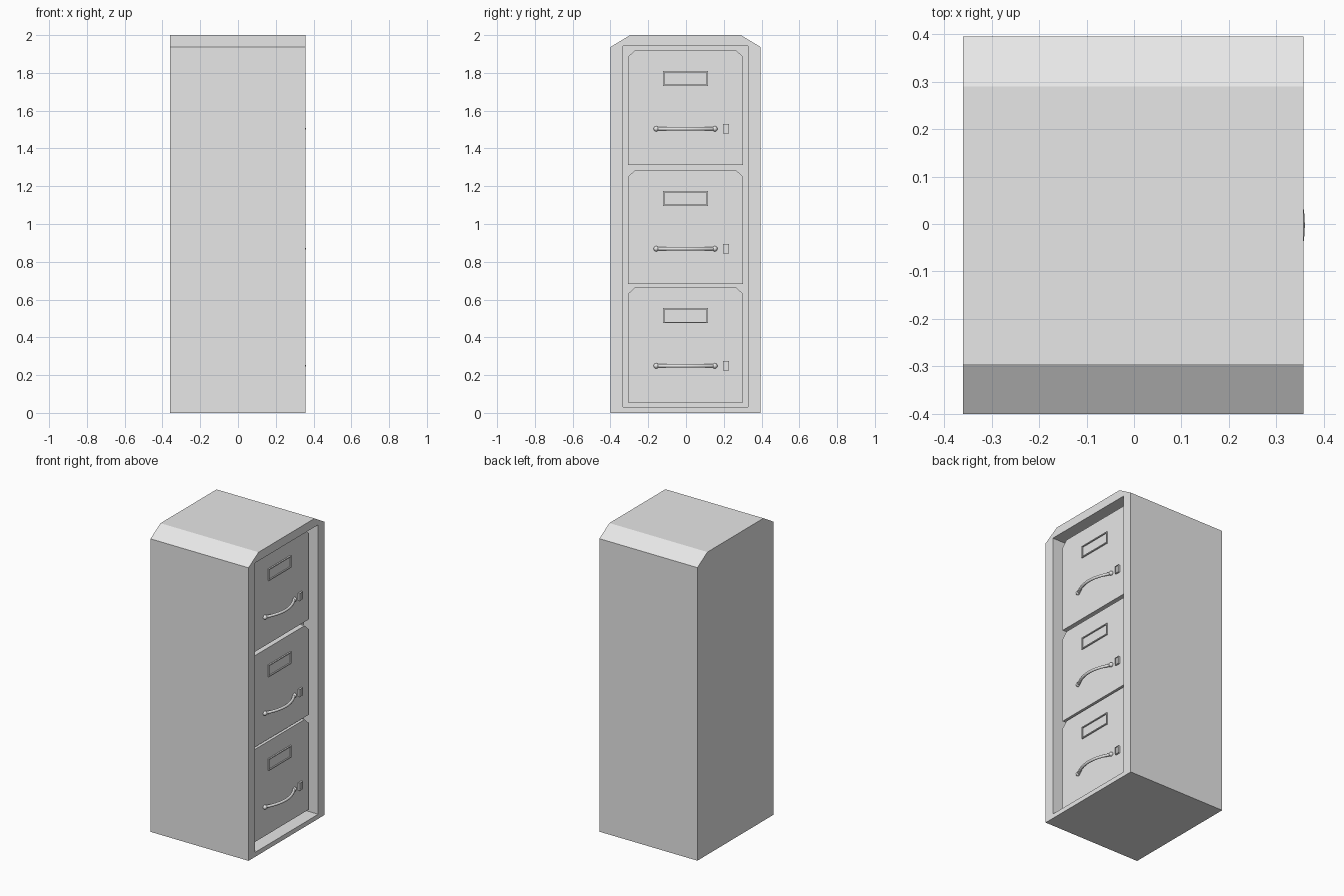
import bpy, bmesh, math
from mathutils import Vector

cube = bpy.data.objects.get("Cube")
if cube:
    bpy.data.objects.remove(cube, do_unlink=True)

grey = bpy.data.materials.new("light grey metal")
grey.use_nodes = True
grey.diffuse_color = (0.8, 0.8, 0.8, 1)
grey.node_tree.nodes["Principled BSDF"].inputs["Base Color"].default_value = (0.8, 0.8, 0.8, 1)

FACE = 0.303   # x of the drawer fronts
MID = -0.0025  # y centre of the drawers


def finish(name, bm):
    bmesh.ops.recalc_face_normals(bm, faces=bm.faces)
    mesh = bpy.data.meshes.new(name)
    bm.to_mesh(mesh)
    bm.free()
    mesh.materials.append(grey)
    ob = bpy.data.objects.new(name, mesh)
    bpy.context.collection.objects.link(ob)
    return ob


def prism(name, outline, x0, x1):
    """Extrude a (y, z) outline from x0 to x1."""
    bm = bmesh.new()
    face = bm.faces.new([bm.verts.new((x0, y, z)) for y, z in outline])
    ext = bmesh.ops.extrude_face_region(bm, geom=[face])["geom"]
    verts = [g for g in ext if isinstance(g, bmesh.types.BMVert)]
    bmesh.ops.translate(bm, verts=verts, vec=(x1 - x0, 0, 0))
    return finish(name, bm)


def rect(y0, y1, z0, z1):
    return [(y0, z0), (y1, z0), (y1, z1), (y0, z1)]


def clipped(y0, y1, z0, z1, dy, dz):
    """Rectangle with its two top corners cut off."""
    return [(y0, z0), (y1, z0), (y1, z1 - dz), (y1 - dy, z1), (y0 + dy, z1), (y0, z1 - dz)]


def frame(name, y, z, w, h, border, height, sink):
    """Raised plate with a sunken window, lying on the drawer front."""
    ob = prism(name, rect(y - w / 2, y + w / 2, z - h / 2, z + h / 2), FACE - 0.004, FACE + height)
    bm = bmesh.new()
    bm.from_mesh(ob.data)
    front = max(bm.faces, key=lambda f: f.calc_center_median().x)
    bmesh.ops.inset_region(bm, faces=[front], thickness=border)
    ext = bmesh.ops.extrude_face_region(bm, geom=[front])["geom"]
    bmesh.ops.delete(bm, geom=[front], context="FACES_ONLY")
    verts = [g for g in ext if isinstance(g, bmesh.types.BMVert)]
    bmesh.ops.translate(bm, verts=verts, vec=(-sink, 0, 0))
    bmesh.ops.recalc_face_normals(bm, faces=bm.faces)
    bm.to_mesh(ob.data)
    bm.free()
    return ob


def handle(name, z):
    """Bowed round bar with a rounded foot at each end."""
    bm = bmesh.new()
    half, out, radius, steps, sides = 0.155, 0.048, 0.009, 16, 10
    rings = []
    for i in range(steps + 1):
        t = 2 * i / steps - 1
        centre = Vector((FACE + out * (1 - t * t), MID + half * t, z))
        normal = Vector((half, 2 * out * t, 0)).normalized()
        ring = []
        for k in range(sides):
            a = 2 * math.pi * k / sides
            ring.append(bm.verts.new(centre + radius * (math.cos(a) * normal + Vector((0, 0, math.sin(a))))))
        rings.append(ring)
    for a, b in zip(rings, rings[1:]):
        for k in range(sides):
            n = (k + 1) % sides
            bm.faces.new((a[k], a[n], b[n], b[k]))
    bm.faces.new(rings[0])
    bm.faces.new(rings[-1])
    for side in (-1, 1):
        foot = bmesh.ops.create_uvsphere(bm, u_segments=12, v_segments=8, radius=0.014)["verts"]
        bmesh.ops.translate(bm, verts=foot, vec=(FACE + 0.004, MID + side * half, z))
    ob = finish(name, bm)
    bpy.ops.object.select_all(action="DESELECT")
    ob.select_set(True)
    bpy.context.view_layer.objects.active = ob
    bpy.ops.object.shade_smooth_by_angle(angle=math.radians(40))


# Cabinet body with a recess for the drawers
body = prism("cabinet_body", clipped(-0.4, 0.395, 0, 2, 0.105, 0.063), -0.36, 0.357)
cutter = prism("recess_cutter", rect(-0.333, 0.328, 0.03, 1.943), 0.25, 0.5)
cutter.hide_render = True
cutter.hide_set(True)
cut = body.modifiers.new("recess", "BOOLEAN")
cut.operation = "DIFFERENCE"
cut.solver = "EXACT"
cut.object = cutter

# Three drawers, each with label holder, handle and latch
for name, bottom, top in (("lower", 0.055, 0.667), ("middle", 0.682, 1.287), ("upper", 1.312, 1.922)):
    prism(name + "_drawer", clipped(-0.307, 0.302, bottom, top, 0.039, 0.037), 0.245, FACE)
    frame(name + "_label_holder", MID, top - 0.152, 0.236, 0.078, 0.009, 0.009, 0.008)
    handle(name + "_handle", top - 0.418)
    frame(name + "_latch", 0.212, top - 0.418, 0.032, 0.05, 0.005, 0.012, 0.005)
